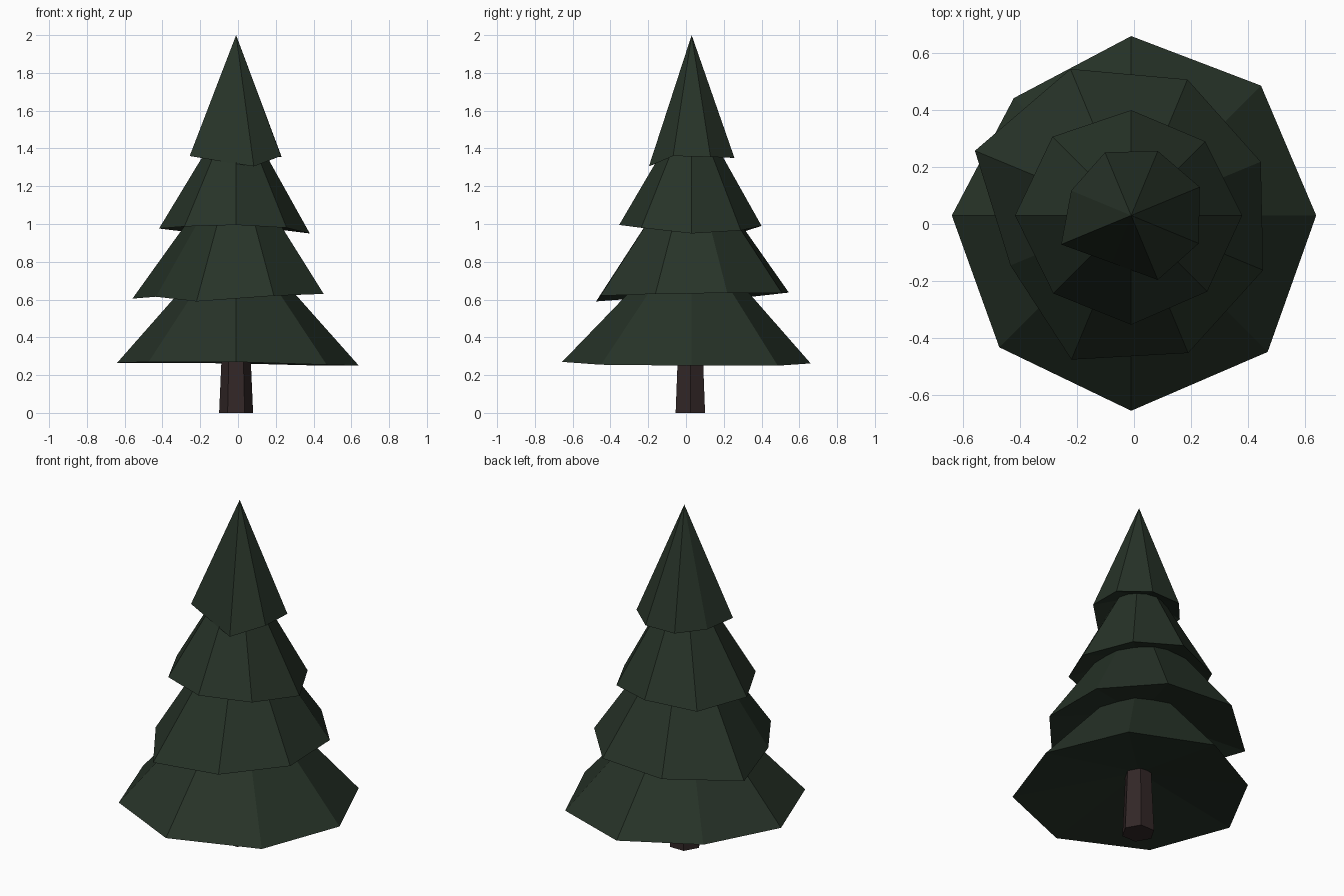
import bpy, bmesh, math

if "Cube" in bpy.data.objects:
    bpy.data.objects.remove(bpy.data.objects["Cube"])

CX, CY = -0.01, 0.03   # trunk axis


def material(name, rgb):
    m = bpy.data.materials.new(name)
    m.diffuse_color = (*rgb, 1)
    m.use_nodes = True
    m.node_tree.nodes["Principled BSDF"].inputs["Base Color"].default_value = m.diffuse_color
    return m


GREEN = material("dark_needle_green", (0.020, 0.033, 0.021))
BROWN = material("dark_bark_brown", (0.032, 0.020, 0.020))


def add_object(name, bm, mat):
    bmesh.ops.recalc_face_normals(bm, faces=bm.faces)
    me = bpy.data.meshes.new(name)
    bm.to_mesh(me)
    bm.free()
    me.materials.append(mat)
    ob = bpy.data.objects.new(name, me)
    bpy.context.collection.objects.link(ob)


def tier(name, start, radii, heights, tip):
    """Uneven eight-sided cone with a shallow hollow underneath."""
    bm = bmesh.new()
    ring = []
    for i, (r, z) in enumerate(zip(radii, heights)):
        a = math.radians(start + 45 * i)
        ring.append(bm.verts.new((CX + r * math.cos(a), CY + r * math.sin(a), z)))
    top = bm.verts.new((CX, CY, tip))
    hollow = bm.verts.new((CX, CY, sum(heights) / 8 + 0.11))
    for i in range(8):
        a, b = ring[i], ring[(i + 1) % 8]
        bm.faces.new((a, b, top))
        bm.faces.new((b, a, hollow))
    add_object(name, bm, GREEN)


# Branch tiers, bottom to top; rim points run anticlockwise from +x
tier("bottom_branches", 0,
     (0.65, 0.645, 0.63, 0.583, 0.63, 0.655, 0.686, 0.678),
     (0.25, 0.25, 0.262, 0.265, 0.265, 0.27, 0.27, 0.255), 0.98)
tier("lower_branches", 22.5,
     (0.493, 0.517, 0.557, 0.594, 0.459, 0.548, 0.523, 0.502),
     (0.635, 0.635, 0.637, 0.605, 0.615, 0.59, 0.62, 0.63), 1.37)
tier("upper_branches", 0,
     (0.39, 0.368, 0.37, 0.391, 0.408, 0.387, 0.384, 0.378),
     (0.95, 0.966, 0.99, 0.96, 0.976, 0.987, 0.995, 0.98), 1.65)
tier("top_branches", 22.5,
     (0.261, 0.245, 0.24, 0.228, 0.266, 0.18, 0.245, 0.257),
     (1.355, 1.35, 1.35, 1.355, 1.36, 1.33, 1.305, 1.36), 2.0)

# Tapered six-sided trunk
bm = bmesh.new()
rings = [[bm.verts.new((CX + r * math.cos(math.radians(60 * i)),
                        0.023 + r * math.sin(math.radians(60 * i)), z))
          for i in range(6)] for r, z in ((0.09, 0), (0.07, 0.45))]
for i in range(6):
    j = (i + 1) % 6
    bm.faces.new((rings[0][i], rings[0][j], rings[1][j], rings[1][i]))
for r in rings:
    bm.faces.new(r)
add_object("trunk", bm, BROWN)
